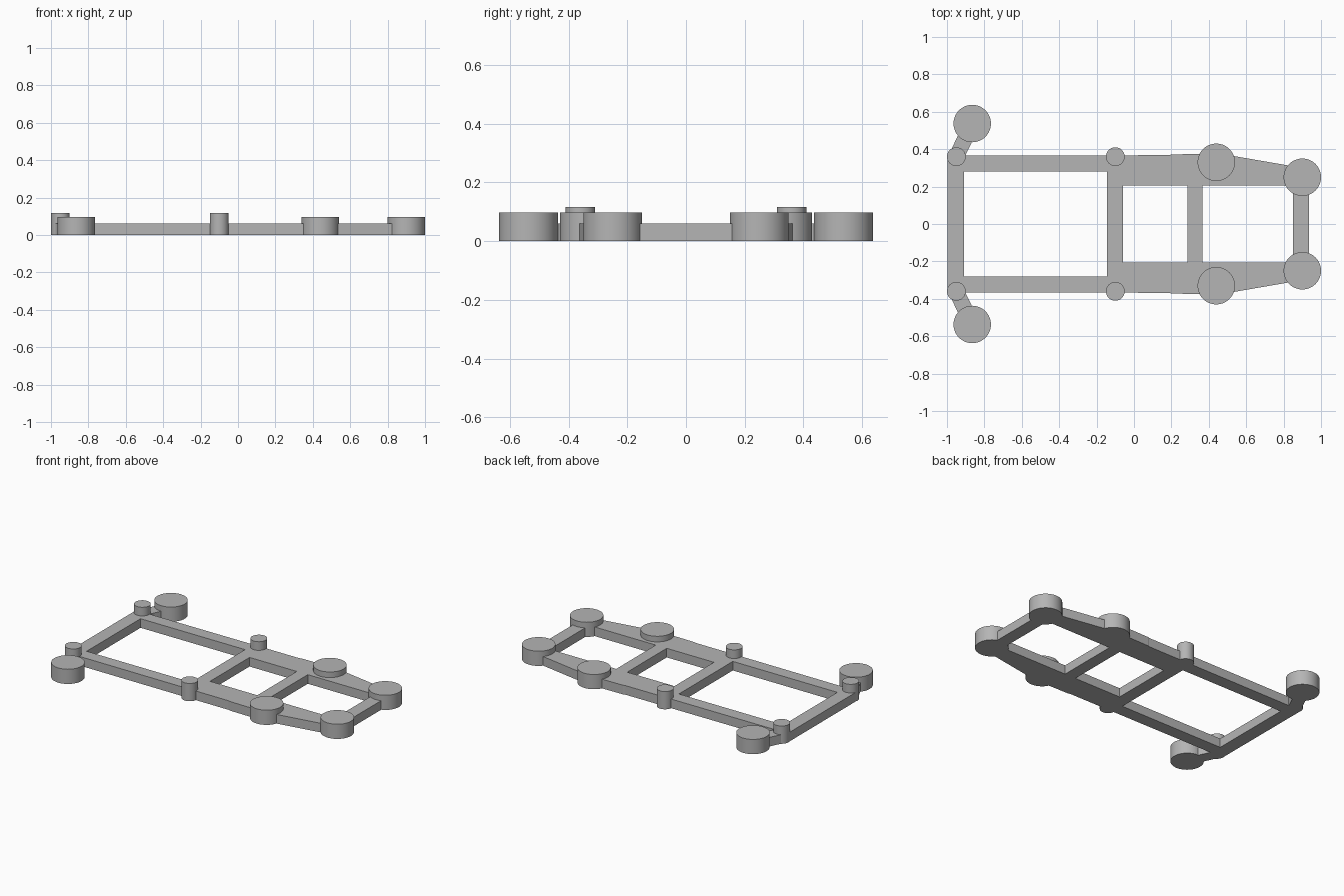
import bpy
import math

if "Cube" in bpy.data.objects:
    bpy.data.objects.remove(bpy.data.objects["Cube"], do_unlink=True)

# One plain grey material
GREY = (0.46, 0.46, 0.46, 1)
grey = bpy.data.materials.new("plain_grey")
grey.use_nodes = True
grey.diffuse_color = GREY
grey.node_tree.nodes["Principled BSDF"].inputs["Base Color"].default_value = GREY

FRAME_H, DISC_H, PIN_H = 0.06, 0.097, 0.117


def plate(name, loops, height):
    """Flat plate from an outline followed by any hole loops."""
    curve = bpy.data.curves.new(name, "CURVE")
    curve.dimensions = "2D"
    curve.fill_mode = "BOTH"
    curve.extrude = height / 2
    for loop in loops:
        spline = curve.splines.new("POLY")
        spline.points.add(len(loop) - 1)
        for point, (x, y) in zip(spline.points, loop):
            point.co = (x, y, 0, 1)
        spline.use_cyclic_u = True
    obj = bpy.data.objects.new(name, curve)
    bpy.context.collection.objects.link(obj)
    obj.location.z = height / 2
    bpy.ops.object.select_all(action="DESELECT")
    obj.select_set(True)
    bpy.context.view_layer.objects.active = obj
    bpy.ops.object.convert(target="MESH")
    obj = bpy.context.object
    obj.data.materials.clear()
    obj.data.materials.append(grey)
    for face in obj.data.polygons:
        face.use_smooth = False
    return obj


def cylinder(name, x, y, radius, height):
    bpy.ops.mesh.primitive_cylinder_add(
        vertices=64, radius=radius, depth=height, location=(x, y, height / 2))
    obj = bpy.context.object
    obj.name = name
    obj.data.materials.append(grey)
    bpy.ops.object.shade_smooth_by_angle(angle=math.radians(40))


def rectangle(x0, x1, y):
    return [(x0, -y), (x1, -y), (x1, y), (x0, y)]


# Ladder frame with three openings and a tapered end
side = [(-0.998, 0.365), (0.19, 0.368), (0.2, 0.372), (0.46, 0.376),
        (0.9, 0.3), (0.935, 0.25)]
outline = side + [(x, -y) for x, y in reversed(side)]
holes = [rectangle(-0.908, -0.145, 0.281),
         rectangle(-0.06, 0.285, 0.206),
         rectangle(0.365, 0.85, 0.206)]
plate("frame", [outline] + holes, FRAME_H)

# Pins, discs and angled arms, mirrored left and right
for label, s in (("left", -1), ("right", 1)):
    cylinder(f"{label}_end_pin", -0.95, s * 0.36, 0.05, PIN_H)
    cylinder(f"{label}_middle_pin", -0.1, s * 0.36, 0.05, PIN_H)
    cylinder(f"{label}_arm_disc", -0.865, s * 0.537, 0.1, DISC_H)
    cylinder(f"{label}_side_disc", 0.44, s * 0.33, 0.1, DISC_H)
    cylinder(f"{label}_end_disc", 0.9, s * 0.25, 0.1, DISC_H)
    ax, ay, bx, by = -0.95, s * 0.36, -0.865, s * 0.537
    length = math.hypot(bx - ax, by - ay)
    nx, ny = -(by - ay) / length * 0.041, (bx - ax) / length * 0.041
    plate(f"{label}_arm", [[(ax + nx, ay + ny), (ax - nx, ay - ny),
                            (bx - nx, by - ny), (bx + nx, by + ny)]], FRAME_H)
